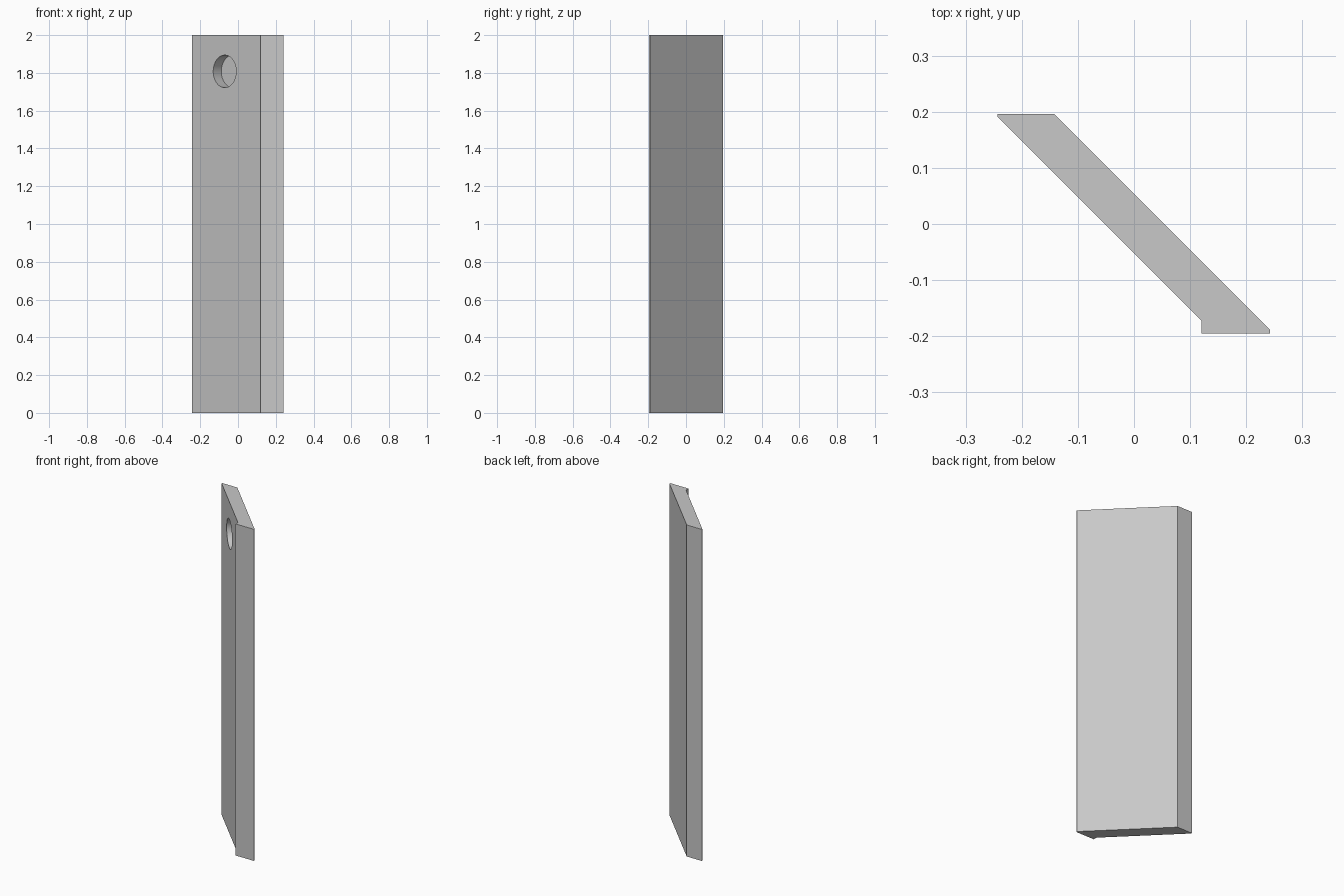
import bpy, bmesh, math
from mathutils import Vector

default_cube = bpy.data.objects.get("Cube")
if default_cube:
    bpy.data.objects.remove(default_cube, do_unlink=True)

# One plain grey
grey = bpy.data.materials.new("light grey")
grey.use_nodes = True
colour = (0.58, 0.58, 0.58, 1)
grey.diffuse_color = colour
grey.node_tree.nodes["Principled BSDF"].inputs["Base Color"].default_value = colour

# Slanted plank: cross-section with a stepped foot, extruded upward
HEIGHT = 2
profile = [(-0.243, 0.196), (-0.243, 0.191), (0.12, -0.172), (0.12, -0.195),
           (0.242, -0.195), (0.242, -0.188), (-0.142, 0.196)]
bm = bmesh.new()
base = bm.faces.new([bm.verts.new((x, y, 0)) for x, y in profile])
top = bmesh.ops.extrude_face_region(bm, geom=[base])["geom"]
bmesh.ops.translate(bm, vec=(0, 0, HEIGHT),
                    verts=[v for v in top if isinstance(v, bmesh.types.BMVert)])
bmesh.ops.recalc_face_normals(bm, faces=bm.faces)
mesh = bpy.data.meshes.new("slanted_plank")
bm.to_mesh(mesh)
bm.free()
plank = bpy.data.objects.new("slanted_plank", mesh)
bpy.context.collection.objects.link(plank)
mesh.materials.append(grey)

# Blind round hole, square to the slanted front face
DEPTH = 0.06
inward = Vector((1, 1, 0)).normalized()
mouth = Vector((-0.07, 0.019, 1.808))
bpy.ops.mesh.primitive_cylinder_add(
    vertices=64, radius=0.086, depth=2 * DEPTH, location=mouth,
    rotation=inward.to_track_quat('Z', 'Y').to_euler())
cutter = bpy.context.object
cutter.name = "hole_cutter"
cutter.hide_render = True
cutter.data.materials.append(grey)

cut = plank.modifiers.new("round_hole", 'BOOLEAN')
cut.operation = 'DIFFERENCE'
cut.solver = 'EXACT'
cut.object = cutter
bpy.ops.object.select_all(action='DESELECT')
bpy.context.view_layer.objects.active = plank
plank.select_set(True)
bpy.ops.object.modifier_apply(modifier=cut.name)
bpy.data.objects.remove(cutter, do_unlink=True)
bpy.ops.object.shade_smooth_by_angle(angle=math.radians(30))
